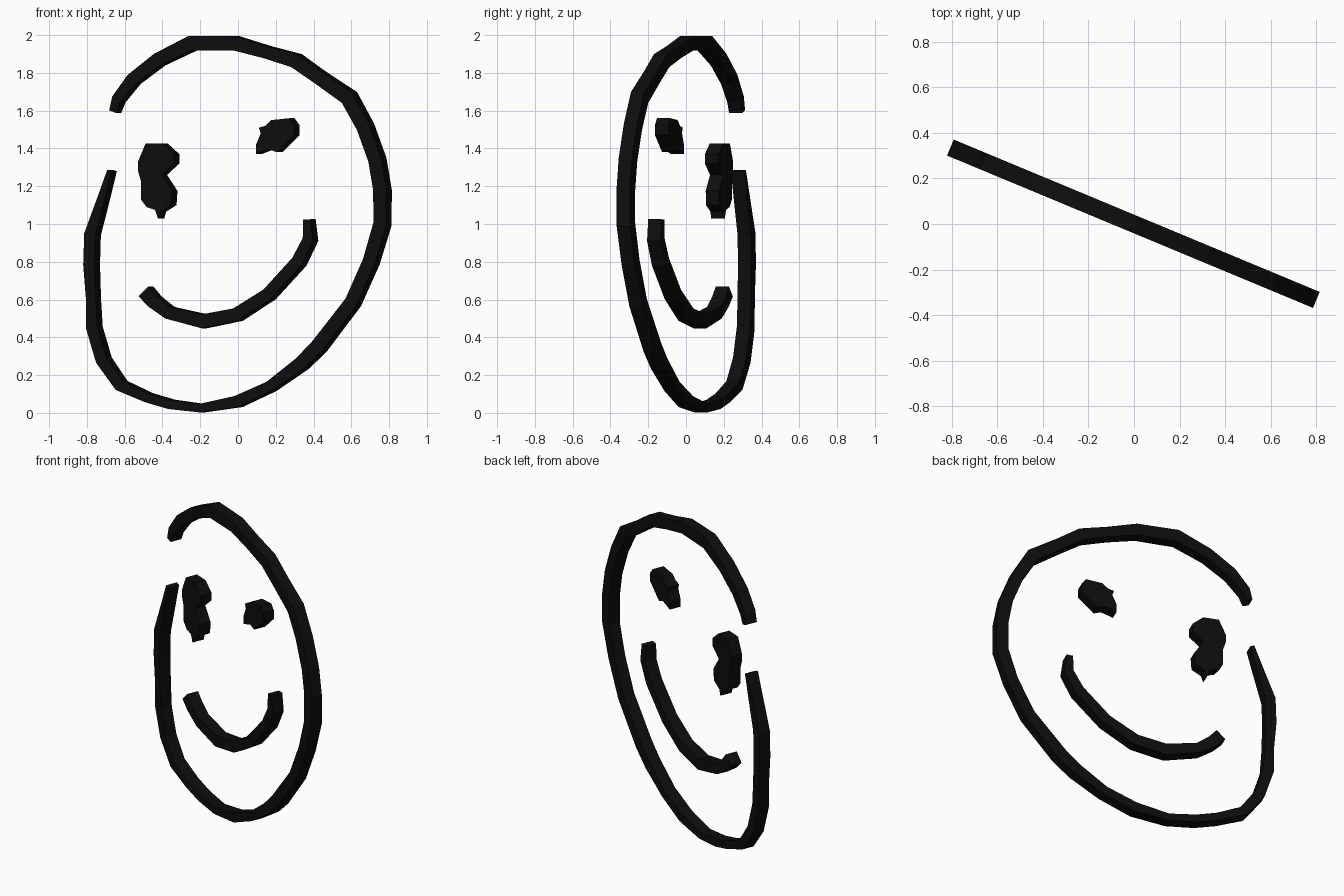
import bpy, bmesh, math
from mathutils import Vector

if "Cube" in bpy.data.objects:
    bpy.data.objects.remove(bpy.data.objects["Cube"])

ANGLE = math.radians(-22.6)   # the flat drawing is turned about z
COS = math.cos(ANGLE)         # front-view x -> x inside the drawing plane
DEPTH = 0.076

ink = bpy.data.materials.new("black_ink")
ink.diffuse_color = (0.004, 0.004, 0.004, 1)
ink.use_nodes = True
ink.node_tree.nodes["Principled BSDF"].inputs["Base Color"].default_value = ink.diffuse_color


def finish(bm, name):
    """Extrude the flat faces to a slab and turn it into place."""
    res = bmesh.ops.extrude_face_region(bm, geom=bm.faces[:], use_keep_orig=True)
    new = [g for g in res["geom"] if isinstance(g, bmesh.types.BMVert)]
    bmesh.ops.translate(bm, verts=new, vec=(0, DEPTH, 0))
    bmesh.ops.translate(bm, verts=bm.verts[:], vec=(0, -DEPTH / 2, 0))
    bmesh.ops.recalc_face_normals(bm, faces=bm.faces[:])
    me = bpy.data.meshes.new(name)
    bm.to_mesh(me)
    bm.free()
    me.materials.append(ink)
    ob = bpy.data.objects.new(name, me)
    ob.rotation_euler.z = ANGLE
    bpy.context.collection.objects.link(ob)


def stroke(name, path):
    """Brush stroke from (front x, z, width) points."""
    pts = [Vector((x / COS, z)) for x, z, w in path]
    bm = bmesh.new()
    pairs = []
    for i, p in enumerate(pts):
        a, b = pts[max(i - 1, 0)], pts[min(i + 1, len(pts) - 1)]
        t = (b - a).normalized()
        n = Vector((-t.y, t.x)) * path[i][2] / 2
        pairs.append([bm.verts.new((q.x, 0, q.y)) for q in (p + n, p - n)])
    for (a, b), (c, d) in zip(pairs, pairs[1:]):
        bm.faces.new((a, b, d, c))
    finish(bm, name)


def blob(name, outline):
    """Filled shape from (front x, z) points."""
    bm = bmesh.new()
    bm.faces.new([bm.verts.new((x / COS, 0, z)) for x, z in outline])
    finish(bm, name)


# face outline, open at the upper left
stroke("face_outline", [
    (-.65, 1.595, .04), (-.63, 1.66, .055), (-.55, 1.765, .065), (-.415, 1.87, .07),
    (-.24, 1.957, .08), (-.01, 1.957, .075), (.155, 1.91, .065), (.31, 1.865, .075),
    (.43, 1.78, .07), (.59, 1.67, .08), (.675, 1.515, .075), (.738, 1.34, .075),
    (.765, 1.18, .075), (.765, 1.0, .075), (.706, .80, .07), (.61, .585, .07),
    (.43, .35, .075), (.34, .26, .07), (.177, .14, .055), (.003, .06, .06),
    (-.19, .025, .045), (-.35, .045, .05), (-.47, .08, .05), (-.616, .145, .06),
    (-.71, .28, .065), (-.76, .45, .065), (-.765, .60, .055), (-.775, .785, .065),
    (-.77, .945, .065), (-.705, 1.155, .04), (-.667, 1.283, .025)])

# smile
stroke("mouth", [
    (-.487, .643, .075), (-.44, .59, .07), (-.36, .53, .065), (-.177, .485, .074),
    (0, .52, .07), (.167, .627, .065), (.325, .80, .065), (.384, .918, .06),
    (.378, 1.024, .04)])

# eyes
blob("left_eye", [
    (-.475, 1.425), (-.385, 1.425), (-.325, 1.37), (-.325, 1.32), (-.39, 1.26),
    (-.335, 1.175), (-.34, 1.10), (-.395, 1.065), (-.405, 1.03), (-.41, 1.03),
    (-.425, 1.075), (-.47, 1.09), (-.50, 1.13), (-.50, 1.23), (-.515, 1.28),
    (-.515, 1.33)])
blob("right_eye", [
    (.125, 1.51), (.16, 1.52), (.19, 1.55), (.285, 1.56), (.31, 1.525),
    (.31, 1.47), (.22, 1.38), (.18, 1.395), (.15, 1.385), (.11, 1.37),
    (.11, 1.42), (.135, 1.48)])
